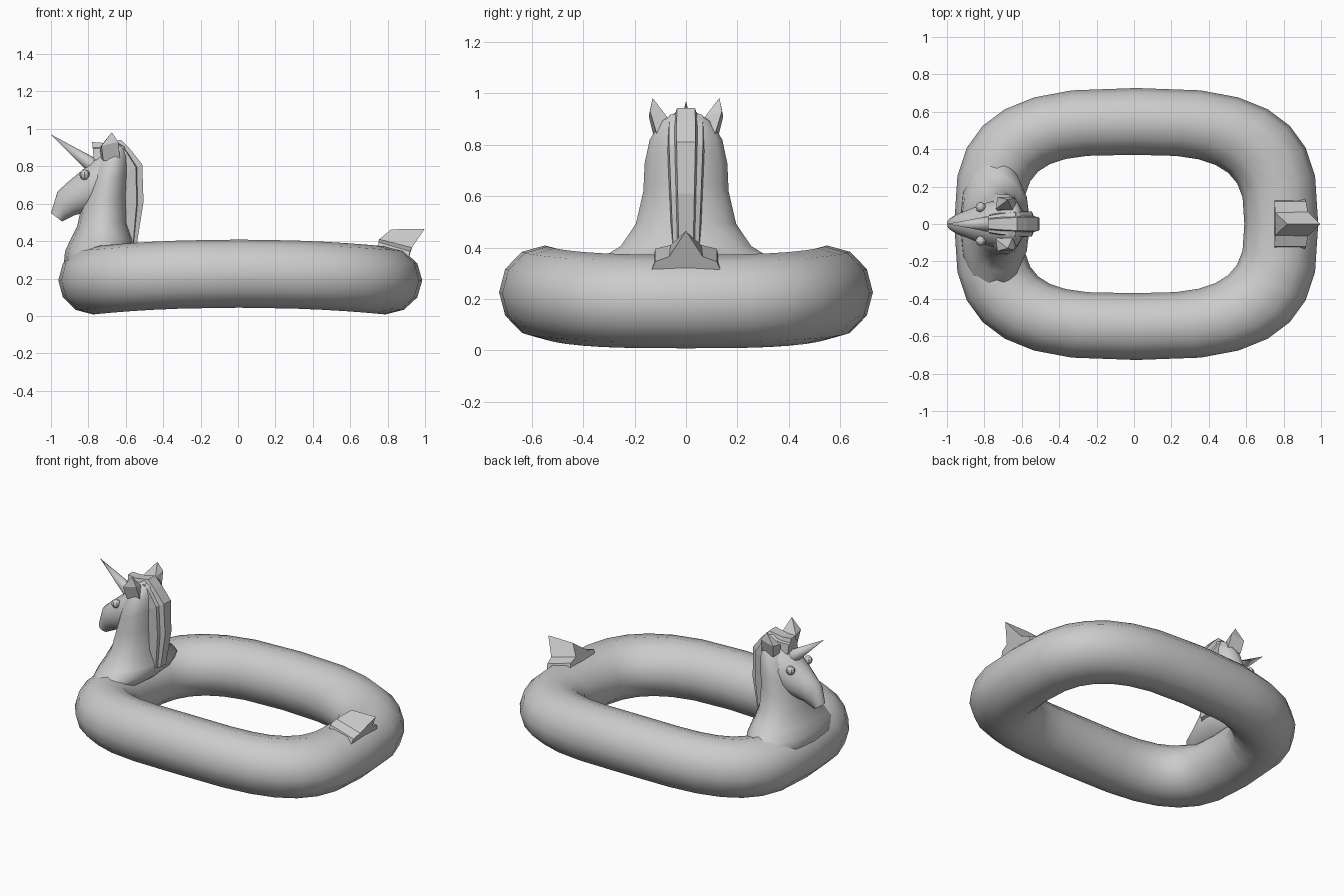
import bpy, bmesh, math
from mathutils import Vector

if "Cube" in bpy.data.objects:
    bpy.data.objects.remove(bpy.data.objects["Cube"])


def make(name, bm, smooth=None):
    bmesh.ops.recalc_face_normals(bm, faces=bm.faces)
    me = bpy.data.meshes.new(name)
    bm.to_mesh(me)
    bm.free()
    if smooth:
        me.shade_smooth()
        me.set_sharp_from_angle(angle=math.radians(smooth))
    ob = bpy.data.objects.new(name, me)
    bpy.context.collection.objects.link(ob)
    return ob


def loft(name, rings, closed=False, smooth=None):
    """Skin a list of point rings; cap the ends unless closed."""
    bm = bmesh.new()
    rows = [[bm.verts.new(p) for p in r] for r in rings]
    n = len(rows[0])
    for i in range(len(rows) if closed else len(rows) - 1):
        a, b = rows[i], rows[(i + 1) % len(rows)]
        for j in range(n):
            k = (j + 1) % n
            bm.faces.new((a[j], a[k], b[k], b[j]))
    if not closed:
        bm.faces.new(rows[0])
        bm.faces.new(rows[-1])
    return make(name, bm, smooth)


def oval(p, q, w, n=14):
    """Elliptical ring spanning p to q in the xz plane, half-width w in y."""
    p, q = Vector((p[0], 0, p[1])), Vector((q[0], 0, q[1]))
    out = []
    for i in range(n):
        a = 2 * math.pi * i / n
        out.append((p + q) / 2 + (p - q) / 2 * math.cos(a)
                   + Vector((0, w * math.sin(a), 0)))
    return out


def spow(v, e):
    return math.copysign(abs(v) ** e, v)


# Inflated ring: rounded-rectangle path, inner and outer outlines blended
rings = []
SEG, SIDES = 28, 12
for i in range(SEG):
    a = 2 * math.pi * i / SEG
    ca, sa = math.cos(a), math.sin(a)
    zc = 0.226 - 0.036 * abs(ca) ** 1.4
    ring = []
    for j in range(SIDES):
        b = 2 * math.pi * j / SIDES
        t = 0.5 + 0.5 * math.cos(b)
        e = (0.58 if ca < 0 else 0.64) * (1 - t) + 0.69 * t
        ax, ay = 0.59 + 0.383 * t, 0.37 + 0.357 * t
        ring.append((0.012 * t + ax * spow(ca, e), ay * spow(sa, e),
                     zc + 0.182 * math.sin(b)))
    rings.append(ring)
loft("float_ring", rings, closed=True, smooth=60)

# Neck flaring into the ring
neck = [((-0.90, 0.24), (-0.66, 0.26), 0.40),
        ((-0.93, 0.29), (-0.60, 0.31), 0.39),
        ((-0.925, 0.345), (-0.555, 0.37), 0.335),
        ((-0.90, 0.40), (-0.56, 0.41), 0.26),
        ((-0.86, 0.48), (-0.59, 0.50), 0.20),
        ((-0.84, 0.57), (-0.59, 0.65), 0.17),
        ((-0.81, 0.66), (-0.585, 0.77), 0.165),
        ((-0.78, 0.77), (-0.585, 0.85), 0.145),
        ((-0.73, 0.87), (-0.60, 0.905), 0.10),
        ((-0.68, 0.92), (-0.63, 0.93), 0.04)]
loft("neck", [oval(*r) for r in neck], smooth=60)

# Head tapering to the muzzle
head = [((-0.62, 0.91), (-0.62, 0.66), 0.11),
        ((-0.72, 0.88), (-0.72, 0.57), 0.135),
        ((-0.82, 0.79), (-0.80, 0.555), 0.11),
        ((-0.91, 0.715), (-0.87, 0.54), 0.075),
        ((-0.965, 0.665), (-0.92, 0.515), 0.055),
        ((-1.0, 0.55), (-0.94, 0.505), 0.035)]
loft("head", [oval(*r) for r in head], smooth=60)

# Horn
base, tip = Vector((-0.785, 0, 0.81)), Vector((-1.0, 0, 0.97))
bpy.ops.mesh.primitive_cone_add(vertices=8, radius1=0.04, radius2=0,
                                depth=(tip - base).length, location=(base + tip) / 2)
horn = bpy.context.object
horn.name = "horn"
horn.rotation_euler = (tip - base).to_track_quat('Z', 'Y').to_euler()
bpy.ops.object.shade_smooth_by_angle(angle=math.radians(60))

# Eyes and ears on both sides
for s, side in ((1, "left"), (-1, "right")):
    bpy.ops.mesh.primitive_uv_sphere_add(segments=8, ring_count=6, radius=0.028,
                                         location=(-0.82, s * 0.09, 0.755))
    bpy.context.object.name = side + "_eye"
    bm = bmesh.new()
    low = [(-0.73, 0.07, 0.84), (-0.64, 0.06, 0.85), (-0.63, 0.11, 0.83), (-0.72, 0.125, 0.83)]
    mid = [(-0.74, 0.08, 0.90), (-0.65, 0.075, 0.91), (-0.64, 0.14, 0.93), (-0.73, 0.145, 0.91)]
    lo = [bm.verts.new((x, s * y, z)) for x, y, z in low]
    mi = [bm.verts.new((x, s * y, z)) for x, y, z in mid]
    top = bm.verts.new((-0.675, s * 0.13, 0.982))
    bm.faces.new(lo)
    for j in range(4):
        k = (j + 1) % 4
        bm.faces.new((lo[j], lo[k], mi[k], mi[j]))
        bm.faces.new((mi[j], mi[k], top))
    make(side + "_ear", bm)

# Mane: ridged strip from forelock down the back of the neck
profile = [(-1, 0), (-0.9, 0.65), (-0.6, 0.7), (-0.5, 1),
           (0.5, 1), (0.6, 0.7), (0.9, 0.65), (1, 0)]
mane = [((-0.78, 0.93), (-0.77, 0.83), 0.05),
        ((-0.72, 0.925), (-0.72, 0.85), 0.06),
        ((-0.625, 0.942), (-0.65, 0.87), 0.07),
        ((-0.575, 0.89), (-0.63, 0.84), 0.073),
        ((-0.512, 0.81), (-0.61, 0.77), 0.073),
        ((-0.505, 0.61), (-0.61, 0.60), 0.065),
        ((-0.54, 0.39), (-0.60, 0.37), 0.055)]
loft("mane", [[(q[0] + (p[0] - q[0]) * t, u * w, q[1] + (p[1] - q[1]) * t)
               for u, t in profile] for p, q, w in mane])

# Tail: low wings with a raised centre ridge
front = [(0.75, 0.13, 0.34), (0.75, 0.12, 0.395), (0.755, 0.06, 0.41), (0.82, 0, 0.463)]
back = [(0.91, 0.14, 0.30), (0.92, 0.12, 0.345), (0.93, 0.065, 0.365), (0.997, 0, 0.465)]
loft("tail", [[(x, -y, z) for x, y, z in h] + [(x, y, z) for x, y, z in h[-2::-1]]
              for h in (front, back)])
